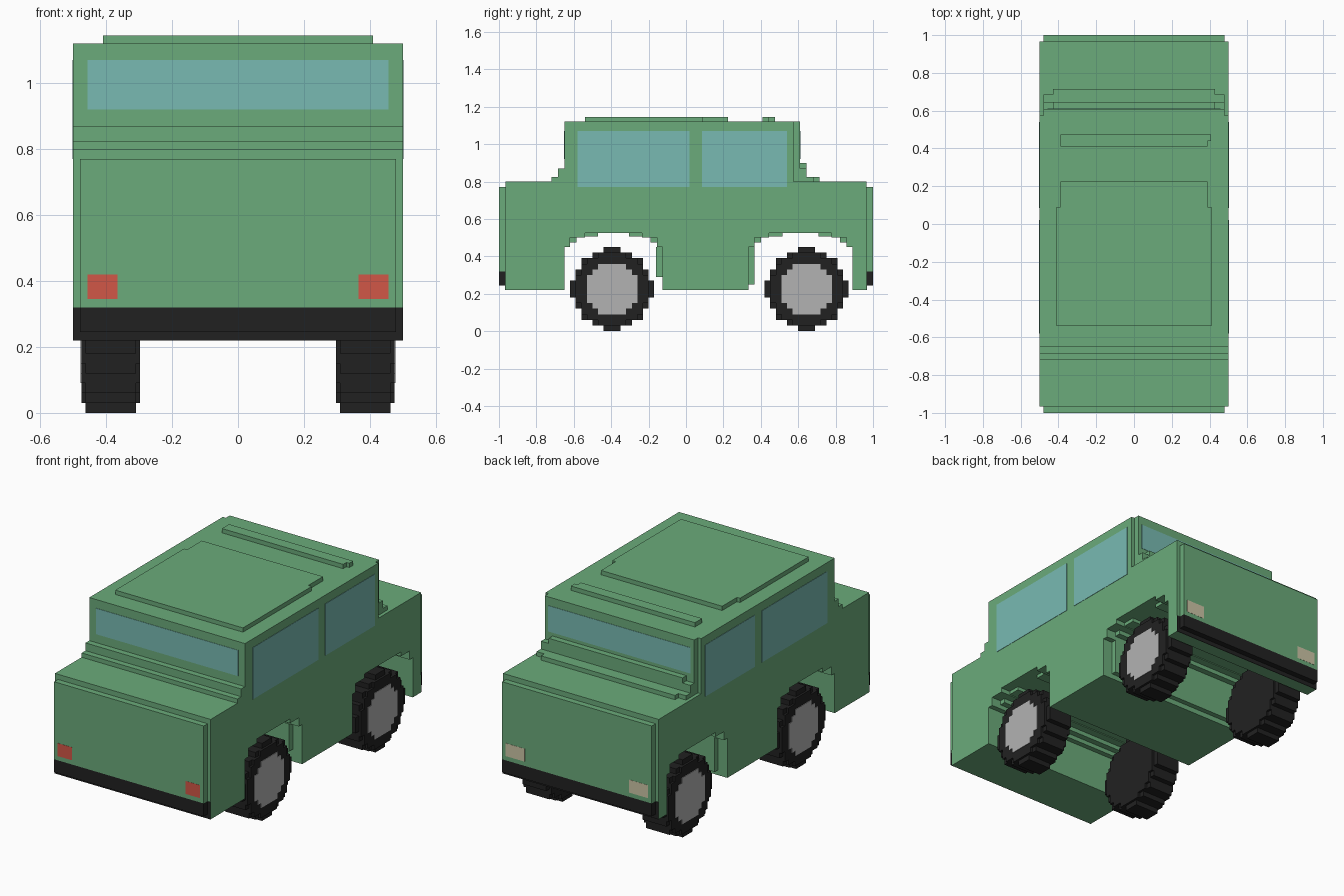
import bpy
import math

if "Cube" in bpy.data.objects:
    bpy.data.objects.remove(bpy.data.objects["Cube"])


def mat(name, r, g, b):
    lin = lambda c: ((c + 0.055) / 1.055) ** 2.4
    m = bpy.data.materials.new(name)
    m.diffuse_color = (lin(r), lin(g), lin(b), 1)
    m.use_nodes = True
    m.node_tree.nodes["Principled BSDF"].inputs["Base Color"].default_value = m.diffuse_color
    return m


GREEN = mat("green_paint", .42, .67, .48)
BLACK = mat("black_rubber", .13, .13, .13)
GLASS = mat("glass", .47, .73, .70)
RED = mat("red_lamp", .82, .34, .28)
CREAM = mat("cream_lamp", .80, .77, .65)
METAL = mat("hub_metal", .70, .70, .70)


def extrude(name, profile, x0, x1, material):
    """Extrude a (y, z) outline along x."""
    pts = [p for i, p in enumerate(profile) if p != profile[i - 1]]
    n = len(pts)
    verts = [(x, y, z) for x in (x0, x1) for y, z in pts]
    faces = [tuple(range(n)), tuple(range(2 * n - 1, n - 1, -1))]
    faces += [(i, i + n, (i + 1) % n + n, (i + 1) % n) for i in range(n)]
    me = bpy.data.meshes.new(name)
    me.from_pydata(verts, [], faces)
    # orient all faces outwards
    import bmesh
    bm = bmesh.new()
    bm.from_mesh(me)
    bmesh.ops.recalc_face_normals(bm, faces=bm.faces)
    bm.to_mesh(me)
    bm.free()
    me.materials.append(material)
    ob = bpy.data.objects.new(name, me)
    bpy.context.collection.objects.link(ob)
    return ob


def box(name, x0, x1, y0, y1, z0, z1, material=GREEN):
    return extrude(name, [(y0, z0), (y1, z0), (y1, z1), (y0, z1)], x0, x1, material)


# Body shell with two stepped wheel arches cut into its lower edge
ARCHES = [(.612, .277), (-.388, .262)]          # centre y, half width


def arch(c, hw):
    half = [(hw, .22), (hw, .45), (hw - .03, .45), (hw - .03, .50),
            (hw - .11, .50), (hw - .11, .525)]
    return [(c + d, z) for d, z in half] + [(c - d, z) for d, z in reversed(half)]


shell = [(-.965, .22), (-.965, .80), (-.72, .80), (-.72, .825), (-.685, .825),
         (-.685, .87), (-.65, .87), (-.65, 1.12), (.575, 1.12), (.575, .80),
         (.965, .80), (.965, .22)]
for c, hw in ARCHES:
    shell += arch(c, hw)
extrude("body_shell", shell, -.5, .5, GREEN)

# Stepped liners inside the arches
for c, hw in ARCHES:
    for s in (-1, 1):
        for a, b, z0, z1 in ((hw - .065, hw - .03, .475, .50),
                             (hw - .18, hw - .11, .505, .525)):
            y0, y1 = sorted((c + s * a, c + s * b))
            box("arch_liner", -.44, .44, y0, y1, z0, z1)
box("arch_liner", -.44, .44, -.16, -.126, .29, .45)
box("arch_liner", -.44, .44, .335, .365, .25, .45)

# End panels, bumpers and lamps
for s, end, lamp, inner in ((-1, "front", RED, .365), (1, "rear", CREAM, .335)):
    def slab(name, x0, x1, a, b, z0, z1, m):
        y0, y1 = sorted((s * a, s * b))
        box(name, x0, x1, y0, y1, z0, z1, m)
    slab(end + "_panel", -.48, .48, .965, 1, .32, .77, GREEN)
    slab(end + "_bumper", -.48, .48, .965, 1, .245, .32, BLACK)
    slab(end + "_bumper_backing", -.5, .5, .965, .967, .22, .32, BLACK)
    for x in (-1, 1):
        x0, x1 = sorted((x * inner, x * .457))
        slab(end + "_lamp", x0, x1, .998, 1.001, .345, .42, lamp)

# Stepped tailgate behind the cabin
box("tailgate_frame", -.48, .48, .575, .61, .80, 1.12)
box("tailgate_step_upper", -.48, .48, .61, .645, .80, .87)
box("tailgate_step_ledge", -.43, .43, .61, .645, .87, .90)
box("tailgate_step_wide", -.48, .48, .645, .685, .80, .825)
box("tailgate_step_narrow", -.43, .43, .685, .715, .80, .825)

# Raised roof panels
box("roof_panel_front", -.41, .41, -.54, .09, 1.12, 1.145)
box("roof_panel_rear", -.39, .388, .09, .225, 1.12, 1.145)
box("roof_bar", -.39, .388, .41, .44, 1.12, 1.145)
box("roof_bar_back", -.39, .407, .44, .475, 1.12, 1.145)

# Windows
box("windscreen", -.457, .457, -.652, -.648, .92, 1.07, GLASS)
box("rear_window", -.457, .457, .608, .612, .92, 1.07, GLASS)
for s in (-1, 1):
    x0, x1 = sorted((s * .498, s * .502))
    box("side_window_front", x0, x1, -.58, .02, .77, 1.07, GLASS)
    box("side_window_rear", x0, x1, .085, .54, .77, 1.07, GLASS)


# Wheels: blocky discs made from rows of cells
def disc(cy, limit, cell=.03, cz=.225):
    rows = [(i, math.isqrt(limit - i * i) + .5)
            for i in range(-math.isqrt(limit), math.isqrt(limit) + 1)]
    side = [(w, i + d) for i, w in rows for d in (-.5, .5)]
    outline = side + [(-w, z) for w, z in reversed(side)]
    return [(cy + y * cell, cz + z * cell) for y, z in outline]


for s in (-1, 1):
    for cy, end in ((-.395, "front"), (.645, "rear")):
        for name, limit, a, b, m in (("tread", 51, .31, .462, BLACK),
                                     ("tyre", 42, .297, .475, BLACK),
                                     ("hub", 20, .45, .478, METAL)):
            x0, x1 = sorted((s * a, s * b))
            extrude(end + "_wheel_" + name, disc(cy, limit), x0, x1, m)
